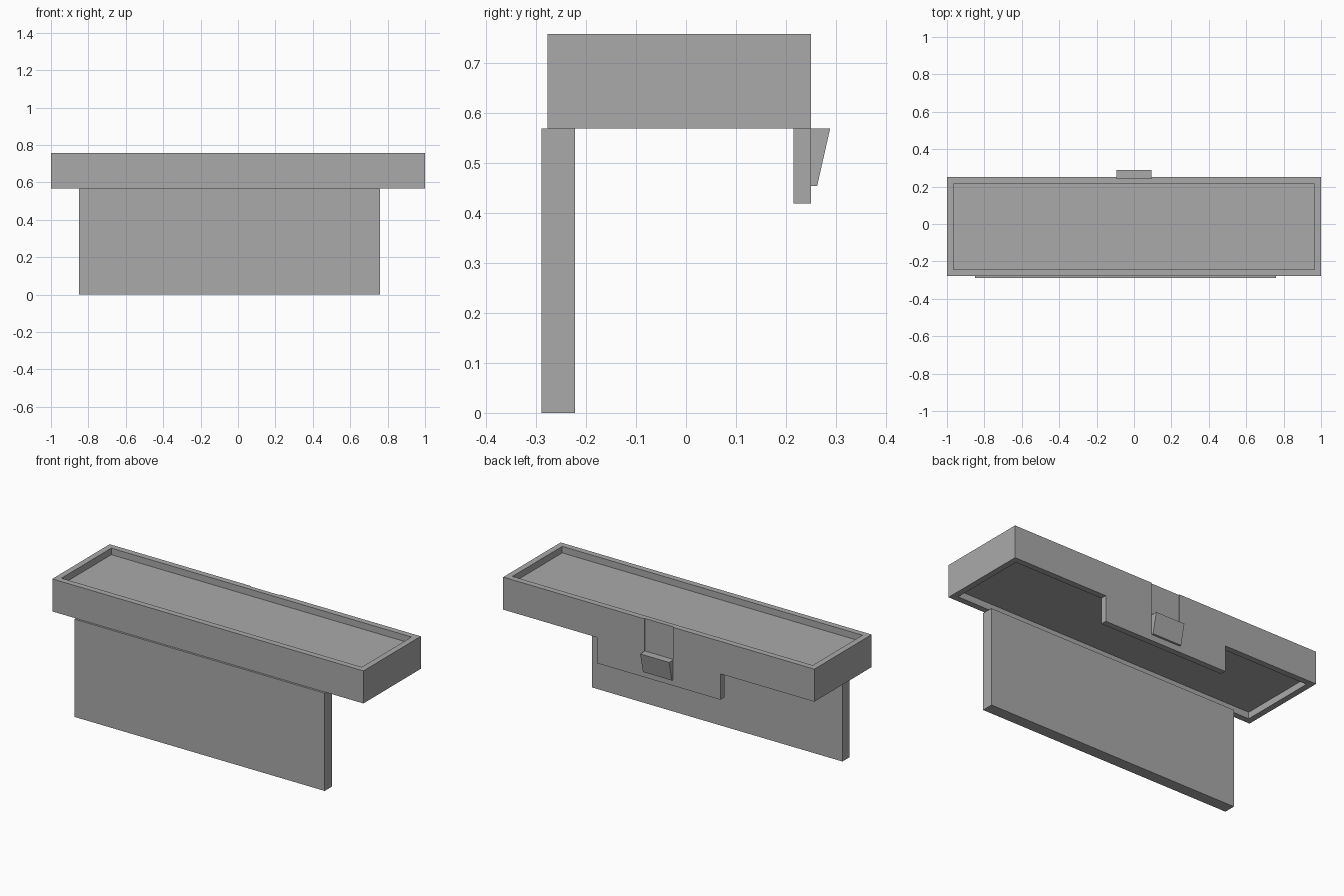
import bpy
import bmesh
from mathutils import Vector

default = bpy.data.objects.get("Cube")
if default:
    bpy.data.objects.remove(default, do_unlink=True)

# Single plain grey
grey = bpy.data.materials.new("plain_grey")
grey.use_nodes = True
colour = (0.4, 0.4, 0.4, 1)
grey.diffuse_color = colour
grey.node_tree.nodes["Principled BSDF"].inputs["Base Color"].default_value = colour


def box(name, low, high):
    """Box between two opposite corners."""
    low, high = Vector(low), Vector(high)
    bm = bmesh.new()
    bmesh.ops.create_cube(bm, size=1)
    for v in bm.verts:
        v.co = (low + high) / 2 + v.co * (high - low)
    mesh = bpy.data.meshes.new(name)
    bm.to_mesh(mesh)
    bm.free()
    mesh.materials.append(grey)
    obj = bpy.data.objects.new(name, mesh)
    bpy.context.collection.objects.link(obj)
    return obj


def combine(target, tool, operation):
    """Apply a boolean and discard the tool."""
    mod = target.modifiers.new(operation, "BOOLEAN")
    mod.object, mod.operation, mod.solver = tool, operation, "EXACT"
    bpy.context.view_layer.objects.active = target
    bpy.ops.object.modifier_apply(modifier=mod.name)
    bpy.data.objects.remove(tool, do_unlink=True)


FRONT, BACK, BASE, TOP = -0.277, 0.25, 0.568, 0.757
RIM, DEPTH = 0.035, 0.038
CLIP = 0.093

# Tray with a central back apron
tray = box("tray", (-1, FRONT, BASE), (1, BACK, TOP))
combine(tray, box("apron", (-0.397, BACK - RIM, 0.418), (0.397, BACK, BASE + 0.08)), "UNION")

# Shallow recesses above and below the floor, inside the rim
for z0, z1 in ((TOP - DEPTH, TOP + 0.1), (BASE - 0.2, BASE + DEPTH)):
    recess = box("recess", (RIM - 1, FRONT + RIM, z0), (1 - RIM, BACK - RIM, z1))
    combine(tray, recess, "DIFFERENCE")

# Thin slot in the back face above the clip
combine(tray, box("slot", (-CLIP, BACK - 0.006, BASE), (CLIP, BACK + 0.1, TOP + 0.1)), "DIFFERENCE")

# Front panel hanging below the tray, slightly off centre
box("front_panel", (-0.85, -0.289, 0), (0.76, -0.222, BASE))

# Wedge clip, narrowing towards its bottom
clip = box("back_clip", (-CLIP, BACK, 0.453), (CLIP, 0.288, BASE))
for v in clip.data.vertices:
    if v.co.z < 0.5 and v.co.y > 0.27:
        v.co.y = 0.262
